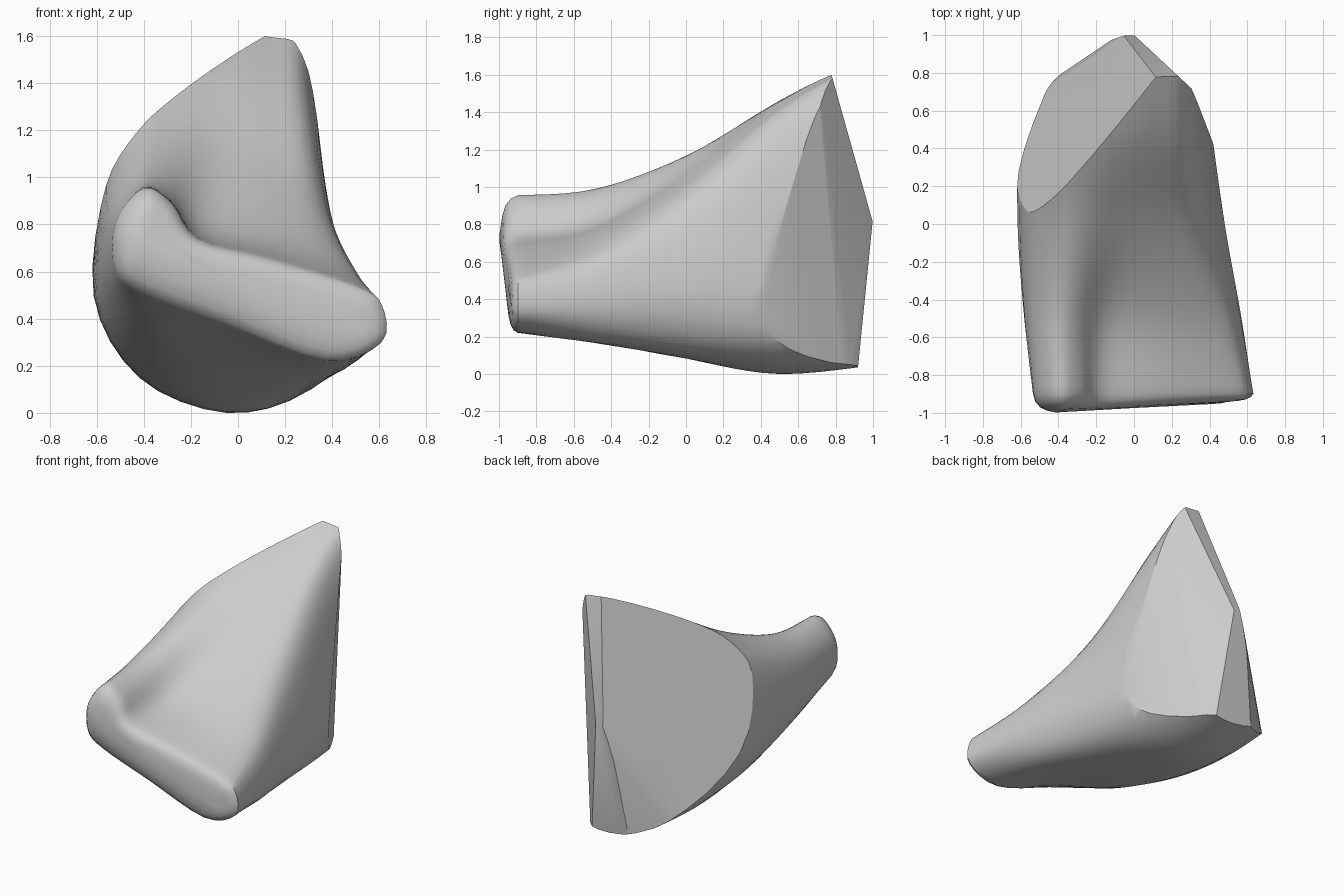
import bpy, bmesh
from mathutils import Vector

if "Cube" in bpy.data.objects:
    bpy.data.objects.remove(bpy.data.objects["Cube"])

# Cross-sections (x, z) along y, clockwise from the upper left
STATIONS = [-0.90, -0.5, 0.0, 0.5, 1.1]
SECTIONS = [
    [(-.52, .81), (-.40, .955), (-.28, .89), (-.17, .74), (.12, .66), (.50, .54),
     (.61, .46), (.61, .30), (.37, .22), (-.05, .37), (-.40, .50), (-.52, .60)],
    [(-.55, .85), (-.42, .98), (-.30, .95), (-.15, .80), (.12, .75), (.40, .67),
     (.53, .55), (.56, .31), (.39, .17), (-.05, .22), (-.40, .33), (-.57, .55)],
    [(-.56, .95), (-.43, 1.13), (-.28, 1.165), (-.08, 1.09), (.14, 1.03), (.32, .95),
     (.42, .75), (.48, .36), (.34, .12), (-.05, .09), (-.42, .20), (-.61, .50)],
    [(-.55, 1.1), (-.43, 1.36), (-.25, 1.45), (-.05, 1.46), (.13, 1.43), (.28, 1.36),
     (.36, 1.05), (.41, .36), (.28, .09), (-.05, .0), (-.42, .15), (-.60, .50)],
    [(-.50, 1.3), (-.40, 1.55), (-.20, 1.70), (0, 1.76), (.15, 1.77), (.27, 1.73),
     (.33, 1.4), (.34, .36), (.22, .12), (-.05, .06), (-.40, .18), (-.52, .5)],
]


def spline(a, b, c, d, t):
    return 0.5 * (2 * b + (c - a) * t + (2 * a - 5 * b + 4 * c - d) * t * t
                  + (3 * b - a - 3 * c + d) * t ** 3)


def smooth(points, steps, closed):
    """Sample a smooth curve through the points."""
    n = len(points)
    pick = (lambda i: points[i % n]) if closed else (lambda i: points[max(0, min(n - 1, i))])
    out = [spline(pick(i - 1), pick(i), pick(i + 1), pick(i + 2), k / steps)
           for i in range(n if closed else n - 1) for k in range(steps)]
    return out if closed else out + [points[-1]]


# Loft the body rows
rings = [smooth([Vector((x, y, z)) for x, z in s], 4, True)
         for y, s in zip(STATIONS, SECTIONS)]
columns = [smooth([r[j] for r in rings], 6, False) for j in range(len(rings[0]))]
rows = [list(r) for r in zip(*columns)]

# Rounded front lip, a little further forward on the left
front = rows[0]
axis_a, axis_b = Vector((-.38, -.90, .73)), Vector((.47, -.90, .38))
axis = axis_b - axis_a
for shrink, push in ((.08, .03), (.25, .053), (.5, .066), (.8, .072)):
    ring = []
    for p in front:
        # pull each point towards the long middle line of the lip
        t = max(0, min(1, (p - axis_a).dot(axis) / axis.length_squared))
        q = p.lerp(axis_a.lerp(axis_b, t), shrink)
        ring.append(q + Vector((0, -push + .05 * p.x * push / .072, 0)))
    rows.insert(0, ring)

bm = bmesh.new()
grid = [[bm.verts.new(p) for p in row] for row in rows]
for a, b in zip(grid, grid[1:]):
    for j in range(len(a)):
        k = (j + 1) % len(a)
        bm.faces.new((a[j], a[k], b[k], b[j]))
bm.faces.new(grid[0])
bm.faces.new(grid[-1])
bmesh.ops.recalc_face_normals(bm, faces=bm.faces)

# Broken back: right facet, rounded rear ridge, left face curving to the lower back
left, left_d = Vector((-.695, .42, .268)), .675
back, back_d = Vector((-.56, .83, 0)), .875
planes = [(Vector((.865, .5, -.051)), .548),
          (Vector((.68, .73, 0)), .73),
          (Vector((0, 1, .28)), 1.225),
          (Vector((0, 1, -.1)), .915),
          (left, left_d), (back, back_d)]
for t in (1 / 3, 2 / 3):
    planes.append((left.lerp(back, t), left_d + (back_d - left_d) * t - .01))
for normal, d in planes:
    cut = bmesh.ops.bisect_plane(bm, geom=bm.verts[:] + bm.edges[:] + bm.faces[:],
                                 plane_co=normal * d / normal.length_squared,
                                 plane_no=normal, clear_outer=True)
    edges = [e for e in cut["geom_cut"] if isinstance(e, bmesh.types.BMEdge)]
    bmesh.ops.holes_fill(bm, edges=edges, sides=0)
bmesh.ops.recalc_face_normals(bm, faces=bm.faces)

# Rest on the ground, centred front to back
low = min(v.co.z for v in bm.verts)
mid = (min(v.co.y for v in bm.verts) + max(v.co.y for v in bm.verts)) / 2
bmesh.ops.translate(bm, verts=bm.verts, vec=(0, -mid, -low))

mesh = bpy.data.meshes.new("wedge_fragment")
bm.to_mesh(mesh)
bm.free()
obj = bpy.data.objects.new("wedge_fragment", mesh)
bpy.context.collection.objects.link(obj)
bpy.context.view_layer.objects.active = obj
obj.select_set(True)
bpy.ops.object.shade_smooth_by_angle(angle=0.5)
